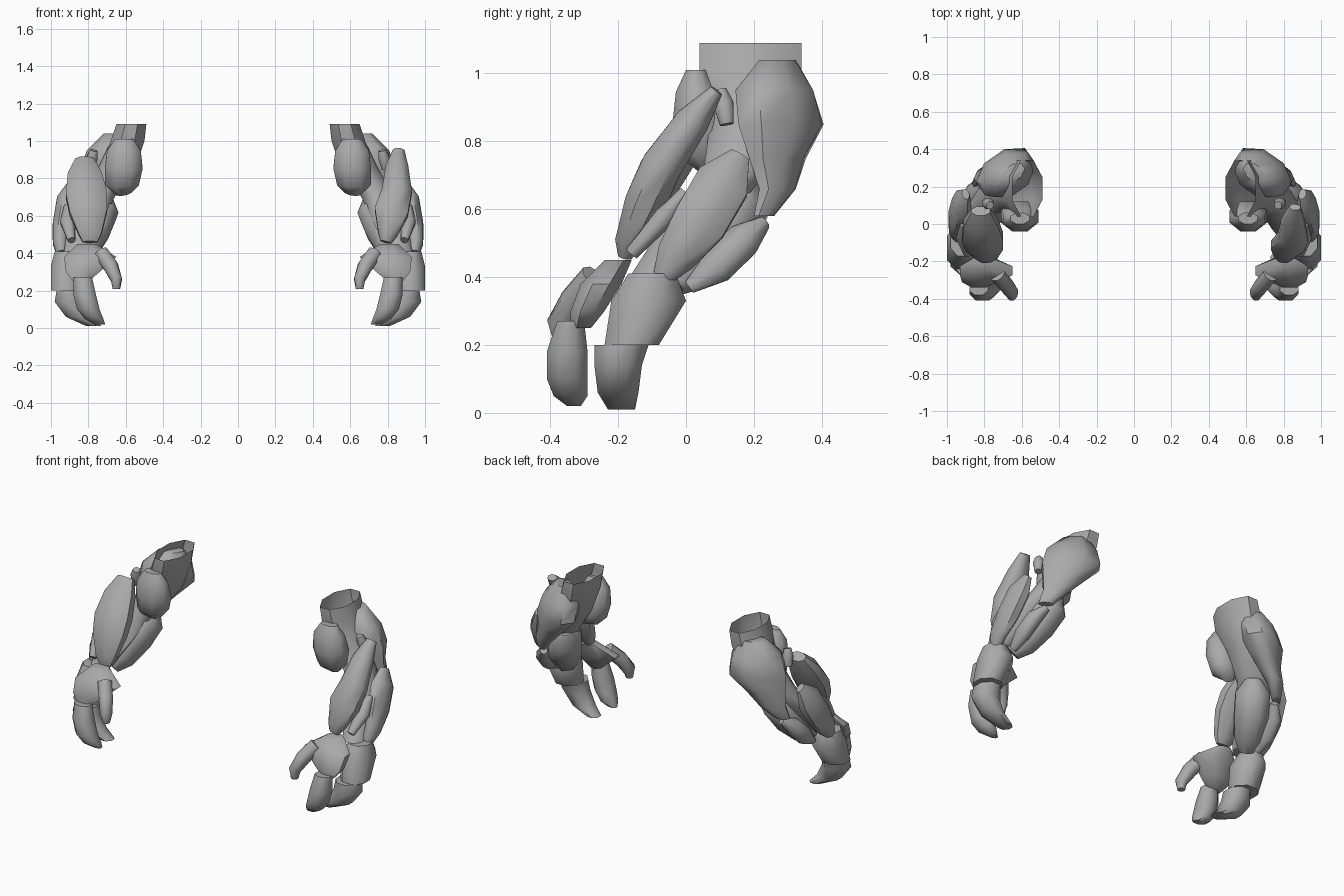
import bpy, bmesh, math
from mathutils import Vector

cube = bpy.data.objects.get("Cube")
if cube:
    bpy.data.objects.remove(cube, do_unlink=True)

SIDES = 8
ACROSS, DEPTH, UP = Vector((1, 0, 0)), Vector((0, 1, 0)), Vector((0, 0, 1))
DIAGONAL = ACROSS - DEPTH * 0.7
ARMS = {"left": 1, "right": -1}

clay = bpy.data.materials.new("clay_grey")
clay.use_nodes = True
grey = (0.4, 0.4, 0.4, 1)
clay.diffuse_color = grey
clay.node_tree.nodes["Principled BSDF"].inputs["Base Color"].default_value = grey


def add_ring(bm, centre, width_axis, depth_axis, width, depth):
    """One polygonal cross-section whose flats touch the given half sizes."""
    fit = 1 / math.cos(math.pi / SIDES)
    ring = []
    for i in range(SIDES):
        angle = math.tau * (i + 0.5) / SIDES
        offset = width_axis * math.cos(angle) * width + depth_axis * math.sin(angle) * depth
        ring.append(bm.verts.new(centre + offset * fit))
    return ring


def loft(name, stations, axis=ACROSS, level=False, open_top=False, arms=("left", "right")):
    """Skin cross-sections (x, y, z, half width, half depth, in hundredths) for the given arms.
    Sections stay horizontal when level, otherwise they follow the path."""
    for side in arms:
        bm = bmesh.new()
        points = [Vector(s[:3]) / 100 for s in stations]
        rings = []
        for i, station in enumerate(stations):
            before = points[max(i - 1, 0)]
            after = points[min(i + 1, len(points) - 1)]
            tangent = -UP if level else (after - before).normalized()
            width_axis = (axis - tangent * axis.dot(tangent)).normalized()
            depth_axis = tangent.cross(width_axis)
            rings.append(add_ring(bm, points[i], width_axis, depth_axis,
                                  station[3] / 100, station[4] / 100))
        for upper, lower in zip(rings, rings[1:]):
            for i in range(SIDES):
                j = (i + 1) % SIDES
                bm.faces.new((upper[i], upper[j], lower[j], lower[i]))
        bm.faces.new(rings[-1])
        if not open_top:
            bm.faces.new(rings[0])
        for vert in bm.verts:
            vert.co.x *= ARMS[side]
        bmesh.ops.recalc_face_normals(bm, faces=bm.faces)

        mesh = bpy.data.meshes.new(f"{side}_{name}")
        bm.to_mesh(mesh)
        bm.free()
        mesh.materials.append(clay)
        obj = bpy.data.objects.new(f"{side}_{name}", mesh)
        bpy.context.collection.objects.link(obj)
        bpy.ops.object.select_all(action="DESELECT")
        obj.select_set(True)
        bpy.context.view_layer.objects.active = obj
        bpy.ops.object.shade_smooth_by_angle(angle=math.radians(52))


# Core of the arm, hollow at the shoulder
loft("arm_core", [(57, 19, 109, 8, 15), (59, 19, 100, 9, 15), (65, 19, 85, 10, 12),
                  (75, 14, 70, 9, 9), (82, 2, 55, 9, 9), (87, -9, 41, 6, 7)],
     level=True, open_top=True)

# Upper arm muscles; the triceps wraps the outer back corner
loft("biceps", [(61, 3, 101, 5, 3), (61, 3, 95, 9, 6), (61, 4, 86, 10, 8),
                (62, 5, 77, 9, 7), (61, 7, 72, 4, 3)])
loft("triceps", [(65, 27, 104, 7, 4), (67, 26, 95, 14, 10), (69, 28, 85, 16, 10),
                 (74, 27, 75, 11, 6), (79, 27, 66, 7, 4), (83, 23, 58, 4, 2)],
     axis=DIAGONAL, level=True)
loft("elbow_crease", [(77, 10, 95, 2, 2), (78, 11, 91, 3, 3), (79, 12, 85, 2, 2)])

# Forearm muscles: the front one sits lower and wider on the right arm
loft("front_forearm", [(86, 9, 95, 3, 2), (85, 2, 86, 6, 5), (85, -7, 73, 8, 6),
                       (82, -12, 62, 9, 6), (80, -17, 50, 5, 4), (79, -18, 46, 3, 2)],
     arms=["left"])
loft("front_forearm", [(82, 7, 90, 5, 3), (82, 1, 82, 9, 6), (81, -7, 71, 11, 7),
                       (80, -12, 62, 10, 6), (79, -17, 50, 6, 4), (79, -18, 46, 4, 2)],
     arms=["right"])
loft("outer_forearm", [(90, 16, 76, 3, 2), (92, 11, 68, 8, 5), (94, 4, 56, 8, 5),
                       (95, -3, 46, 6, 4), (94, -7, 40, 3, 3)], axis=DEPTH)
loft("slender_forearm", [(91, 0, 65, 2, 2), (91, -7, 57, 3, 4), (89, -16, 47, 2, 2)],
     axis=DEPTH)
loft("inner_forearm", [(71, 18, 70, 4, 4), (73, 15, 63, 10, 9), (77, 9, 53, 10, 9),
                       (81, 1, 43, 8, 7), (84, -4, 38, 4, 4)], axis=DEPTH)
loft("rear_forearm", [(82, 23, 56, 2, 2), (86, 17, 51, 5, 4), (88, 9, 43, 5, 4),
                      (88, 1, 37, 2, 2)], axis=DEPTH)

# Hand
loft("palm", [(92, -10, 41, 6, 7), (91, -11, 33, 9, 11), (92, -16, 20, 8, 8)], level=True)
loft("thumb_base", [(81, -20, 45, 5, 4), (79, -25, 38, 14, 6), (83, -29, 30, 9, 5),
                    (84, -31, 25, 4, 3)], level=True)
loft("thumb", [(73, -27, 40, 4, 4), (68, -33, 33, 4, 4), (65, -37, 26, 4, 3),
               (65, -37, 21, 2, 2)], axis=DEPTH)
loft("front_finger", [(83, -34, 27, 5, 4), (82, -35, 18, 6, 6), (80, -35, 10, 6, 6),
                      (77, -34, 5, 5, 5), (74, -33, 2, 3, 2)], level=True)
loft("rear_fingers", [(90, -19, 20, 7, 8), (90, -20, 14, 8, 7), (85, -20, 6, 7, 6),
                      (77, -19, 1, 4, 4)], level=True)
